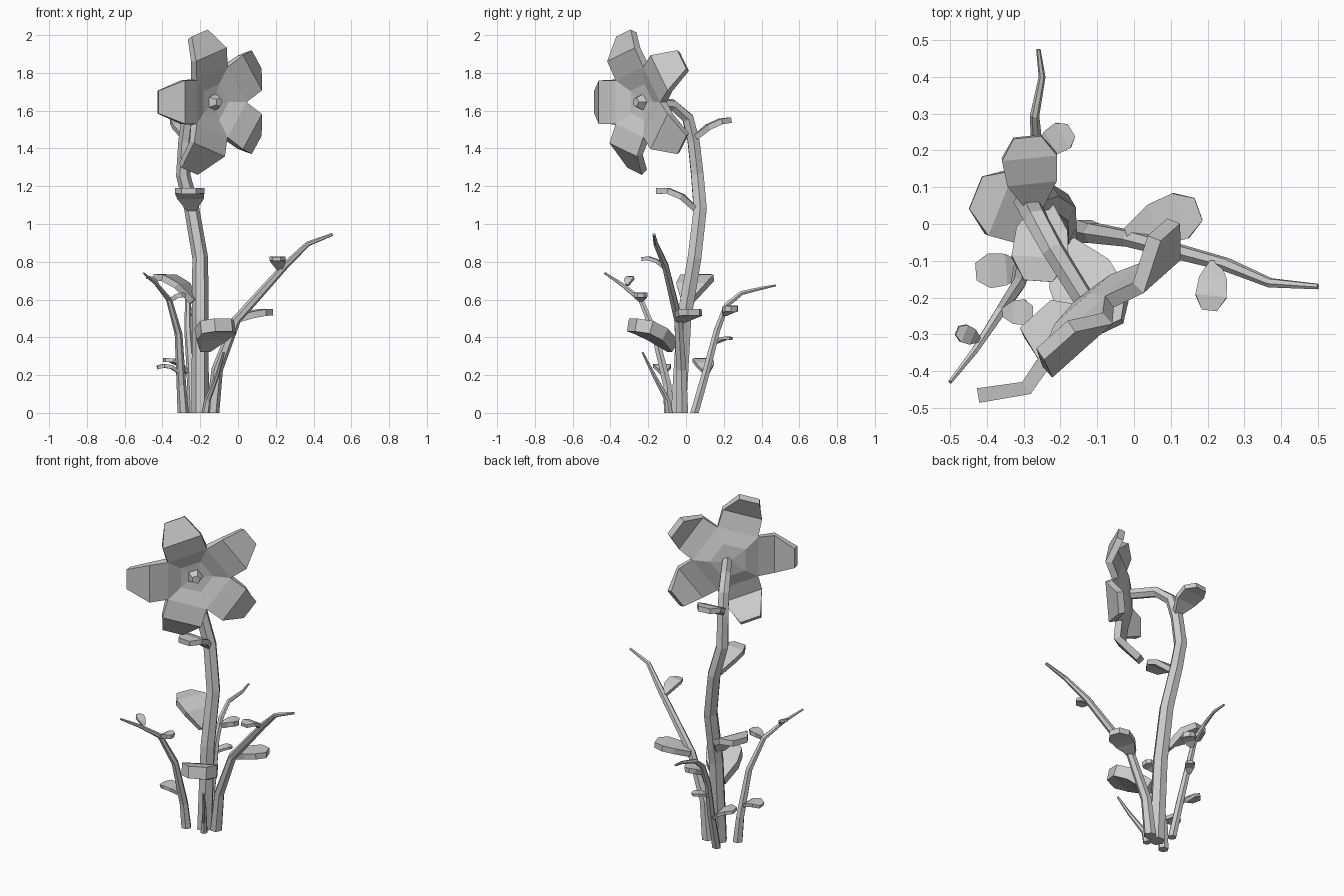
import bpy, bmesh, math
from mathutils import Vector as V

cube = bpy.data.objects.get("Cube")
if cube:
    bpy.data.objects.remove(cube, do_unlink=True)

grey = bpy.data.materials.new("plain_grey")
grey.use_nodes = True
grey.diffuse_color = (0.6, 0.6, 0.6, 1)
grey.node_tree.nodes["Principled BSDF"].inputs["Base Color"].default_value = (0.6, 0.6, 0.6, 1)


def add_mesh(name, bm, thickness=0):
    """Turn a bmesh sheet or solid into an object, thickened below its front."""
    mesh = bpy.data.meshes.new(name)
    bm.to_mesh(mesh)
    bm.free()
    ob = bpy.data.objects.new(name, mesh)
    bpy.context.collection.objects.link(ob)
    mesh.materials.append(grey)
    if thickness:
        mod = ob.modifiers.new("thickness", 'SOLIDIFY')
        mod.thickness = thickness
        mod.offset = -1
    return ob


def stem(name, points, r0, r1):
    """Six-sided tapering tube through the points."""
    bm = bmesh.new()
    pts = [V(p) for p in points]
    rings = []
    for i, p in enumerate(pts):
        t = (pts[min(i + 1, len(pts) - 1)] - pts[max(i - 1, 0)]).normalized()
        if i == 0:
            t = V((0, 0, 1))
            side = V((1, 0, 0))
        side = (side - t * side.dot(t)).normalized()
        other = t.cross(side)
        r = r0 + (r1 - r0) * i / (len(pts) - 1)
        angles = [math.tau * k / 6 for k in range(6)]
        rings.append([bm.verts.new(p + (side * math.cos(a) + other * math.sin(a)) * r) for a in angles])
    for a, b in zip(rings, rings[1:]):
        for k in range(6):
            j = (k + 1) % 6
            bm.faces.new((a[k], a[j], b[j], b[k]))
    bm.faces.new(rings[0][::-1])
    bm.faces.new(rings[-1])
    return add_mesh(name, bm)


def leaf(name, base, tip, width, thickness, arch=0.02):
    """Blunt arched leaf from base to tip."""
    bm = bmesh.new()
    base, tip = V(base), V(tip)
    along = tip - base
    side = along.cross(V((0, 0, 1))).normalized()
    up = side.cross(along).normalized()
    rows = []
    for t, w, h in ((0, 0.3, 0), (0.4, 0.9, 1), (0.75, 1, 0.9), (1, 0.5, 0)):
        mid = base + along * t + up * (arch * h)
        rows.append([bm.verts.new(mid + side * (s * w * width / 2)) for s in (-1, 1)])
    for a, b in zip(rows, rows[1:]):
        bm.faces.new((a[0], a[1], b[1], b[0]))
    return add_mesh(name, bm, thickness)


# Stems
stem("main_stem", [(-.2, -.04, 0), (-.2, -.01, .5), (-.2, .045, .82), (-.245, .075, 1.08), (-.29, .06, 1.26),
                   (-.28, .04, 1.44), (-.265, .01, 1.56), (-.22, -.07, 1.63), (-.12, -.23, 1.645)], .046, .03)
stem("long_branch", [(-.135, -.02, 0), (-.11, -.025, .23), (-.01, -.04, .49), (.25, -.11, .78),
                     (.37, -.16, .895), (.5, -.17, .945)], .036, .008)
stem("front_branch", [(-.29, -.09, 0), (-.3, -.1, .15), (-.315, -.165, .42), (-.365, -.24, .6),
                      (-.43, -.34, .68), (-.5, -.43, .74)], .03, .006)
stem("back_branch", [(-.24, .045, 0), (-.25, .11, .23), (-.265, .165, .44), (-.265, .215, .57),
                     (-.27, .295, .635), (-.25, .4, .66), (-.26, .475, .675)], .026, .006)
stem("small_shoot", [(-.17, -.09, 0), (-.16, -.1, .07), (-.11, -.17, .2), (-.075, -.23, .32)], .022, .006)

# Leaves
leaf("low_front_leaf", (-.19, -.05, .38), (-.08, -.28, .5), .2, .07)
leaf("upper_front_leaf", (-.245, .06, 1.09), (-.26, -.155, 1.19), .155, .03, .03)
leaf("top_back_leaf", (-.27, .04, 1.47), (-.29, .235, 1.565), .15, .03, .02)
leaf("middle_side_leaf", (-.22, 0, .6), (-.43, .085, .735), .19, .035, .04)
leaf("right_side_leaf", (-.02, -.03, .51), (.175, .04, .55), .13, .035, .01)
leaf("branch_leaf_right", (.22, -.1, .77), (.205, -.235, .825), .085, .02)
leaf("branch_leaf_low", (-.3, -.12, .22), (-.43, -.13, .25), .095, .02)
leaf("branch_leaf_inner", (-.36, -.24, .61), (-.275, -.24, .635), .07, .025, .01)
leaf("branch_leaf_outer", (-.42, -.315, .68), (-.48, -.29, .725), .05, .015, .01)
leaf("back_leaf_low", (-.26, .11, .22), (-.39, .08, .29), .11, .02)
leaf("back_leaf_middle", (-.27, .16, .38), (-.21, .24, .4), .055, .015, .01)
leaf("back_leaf_upper", (-.26, .2, .54), (-.17, .255, .565), .08, .03, .01)

# Flower facing front and side, in its own right / up / out directions
centre = V((-.1, -.267, 1.645))
out = V((.666, -.746, 0))
right = V((.746, .666, 0))


def place(r, angle, depth, across=0):
    c, s = math.cos(angle), math.sin(angle)
    return centre + right * (r * c - across * s) + V((0, 0, 1)) * (r * s + across * c) + out * depth


bm = bmesh.new()
step = math.tau / 5
half = [math.pi + (k - .5) * step for k in range(5)]
mid = bm.verts.new(place(0, 0, -.045))
inner = [bm.verts.new(place(.1, a, -.035)) for a in half]
valley = [bm.verts.new(place(.195, a, 0)) for a in half]
for k, curl in enumerate((-.05, -.1, -.05, -.05, -.02)):
    j = (k + 1) % 5
    a = math.pi + k * step
    crease = [bm.verts.new(place(.265, a, .035 + curl / 5, s * .115)) for s in (-1, 1)]
    tip = [bm.verts.new(place(.385, a, curl, s * .06)) for s in (-1, 1)]
    bm.faces.new((mid, inner[k], inner[j]))
    bm.faces.new((inner[k], valley[k], valley[j], inner[j]))
    bm.faces.new((valley[k], crease[0], crease[1], valley[j]))
    bm.faces.new((crease[0], tip[0], tip[1], crease[1]))
add_mesh("flower_petals", bm, .04)

# Pistil
bm = bmesh.new()
low = [bm.verts.new(place(.05, a, -.05)) for a in half]
high = [bm.verts.new(place(.025, a, .0)) for a in half]
for k in range(5):
    j = (k + 1) % 5
    bm.faces.new((low[k], low[j], high[j], high[k]))
bm.faces.new(high)
bm.faces.new(low[::-1])
add_mesh("flower_pistil", bm)
